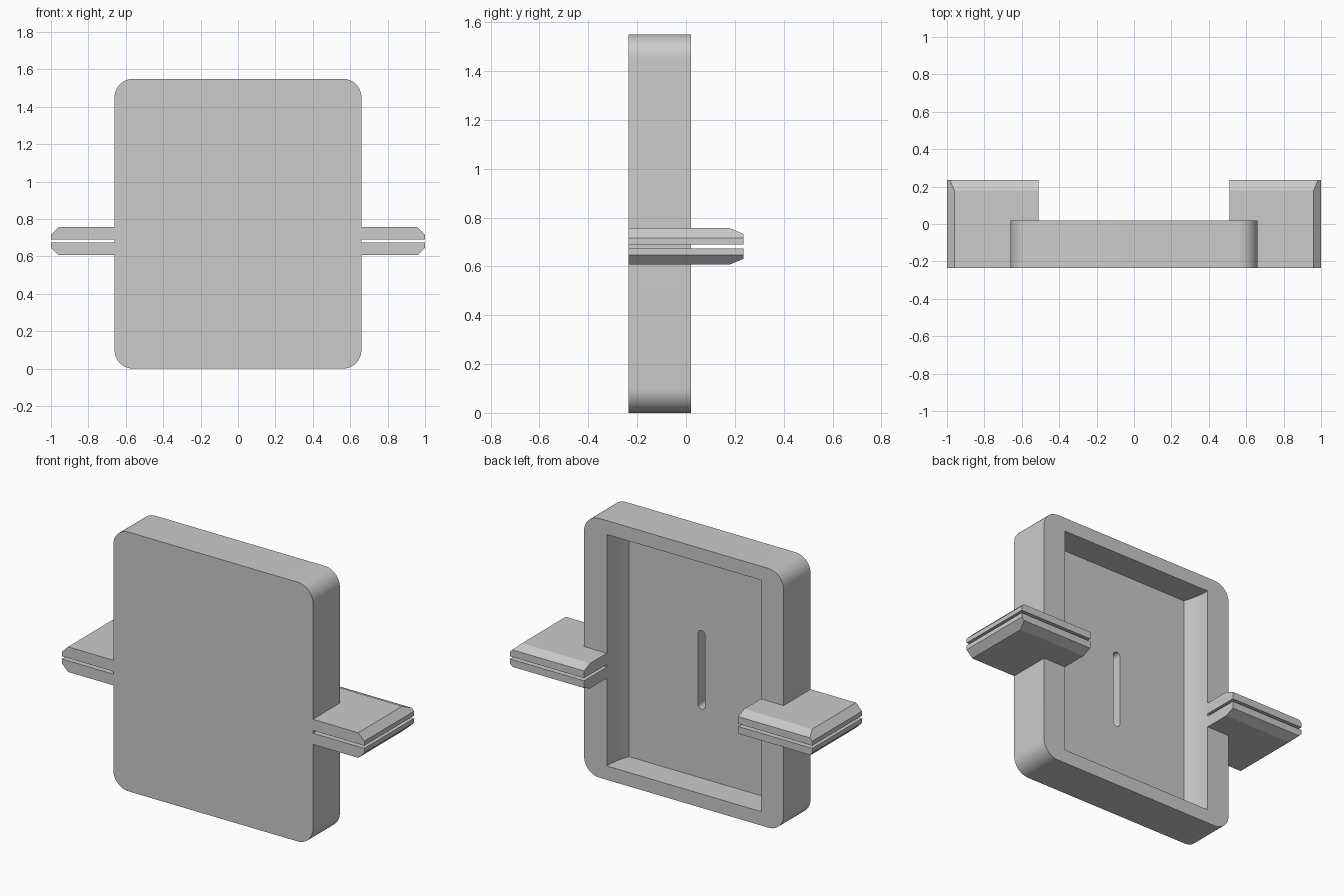
import bpy, bmesh, math
from mathutils import Vector

if "Cube" in bpy.data.objects:
    bpy.data.objects.remove(bpy.data.objects["Cube"], do_unlink=True)

grey = bpy.data.materials.new("light_grey")
grey.use_nodes = True
grey.diffuse_color = (0.6, 0.6, 0.6, 1)
grey.node_tree.nodes["Principled BSDF"].inputs["Base Color"].default_value = grey.diffuse_color

HALF_W, HEIGHT = 0.66, 1.55
FRONT, RIM, TIP = -0.235, 0.02, 0.235
FLOOR = -0.147
OPEN_W, WALL = 0.51, 0.083
MID_Z = 0.682


def prism(points, offset):
    """Extrude a closed planar outline by an offset vector."""
    bm = bmesh.new()
    face = bm.faces.new([bm.verts.new(p) for p in points])
    moved = bmesh.ops.extrude_face_region(bm, geom=[face])["geom"]
    bmesh.ops.translate(bm, vec=offset, verts=[v for v in moved if isinstance(v, bmesh.types.BMVert)])
    bmesh.ops.recalc_face_normals(bm, faces=bm.faces)
    return bm


def make_object(name, bm):
    bmesh.ops.recalc_face_normals(bm, faces=bm.faces)
    mesh = bpy.data.meshes.new(name)
    bm.to_mesh(mesh)
    bm.free()
    mesh.materials.append(grey)
    obj = bpy.data.objects.new(name, mesh)
    bpy.context.collection.objects.link(obj)
    return obj


def rounded_outline(half_w, z0, z1, r, y, steps=12):
    """Rounded rectangle in the xz plane."""
    pts = []
    for quarter, (sx, cz) in enumerate([(1, z1 - r), (-1, z1 - r), (-1, z0 + r), (1, z0 + r)]):
        for i in range(steps + 1):
            a = (quarter + i / steps) * math.pi / 2
            p = Vector((sx * (half_w - r) + r * math.cos(a), y, cz + r * math.sin(a)))
            if not pts or (p - pts[-1]).length > 1e-4:
                pts.append(p)
    return pts


def cut(obj, cutter):
    cutter.hide_render = True
    mod = obj.modifiers.new("cut", "BOOLEAN")
    mod.operation, mod.solver, mod.object = "DIFFERENCE", "EXACT", cutter
    bpy.context.view_layer.objects.active = obj
    bpy.ops.object.modifier_apply(modifier=mod.name)
    bpy.data.objects.remove(cutter, do_unlink=True)


# Rounded tray body
body = make_object("tray_body", prism(
    rounded_outline(HALF_W, 0, HEIGHT, 0.1, FRONT), (0, RIM - FRONT, 0)))

# Recess open at the back, with side walls curving in toward the floor
depth, inset = RIM - FLOOR, 0.03
radius = (depth ** 2 + inset ** 2) / (2 * inset)
side = [(OPEN_W, RIM + 0.05)]
for i in range(9):
    d = depth * i / 8
    side.append((OPEN_W - radius + math.sqrt(radius ** 2 - d ** 2), RIM - d))
outline = [(x, y, WALL) for x, y in side] + [(-x, y, WALL) for x, y in reversed(side)]
cut(body, make_object("recess_cutter", prism(outline, (0, 0, HEIGHT - 2 * WALL))))

# Narrow blind slot in the recess floor
cut(body, make_object("slot_cutter", prism(
    rounded_outline(0.023, 0.495, 0.965, 0.0229, FLOOR - 0.07, 6), (0, 0.1, 0))))

bpy.ops.object.select_all(action="DESELECT")
body.select_set(True)
bpy.context.view_layer.objects.active = body
bpy.ops.object.shade_smooth_by_angle(angle=math.radians(30))


# Paired side plates, chamfered along the outer and back edges
def side_plate(name, sx, sz):
    low, top = 0.008, 0.075
    plan = [(HALF_W, FRONT), (1, FRONT), (1, TIP), (OPEN_W, TIP), (OPEN_W, RIM), (HALF_W, RIM)]
    bm = prism([(x, y, low) for x, y in plan], (0, 0, top - low))
    for point, normal in [((0.96, 0, top), (1, 0, 1)), ((0, 0.178, top), (0, 0.024, 0.057))]:
        res = bmesh.ops.bisect_plane(bm, geom=bm.verts[:] + bm.edges[:] + bm.faces[:],
                                     plane_co=point, plane_no=Vector(normal).normalized(),
                                     clear_outer=True)
        edges = [e for e in res["geom_cut"] if isinstance(e, bmesh.types.BMEdge)]
        bmesh.ops.contextual_create(bm, geom=edges)
    for v in bm.verts:
        v.co = (sx * v.co.x, v.co.y, MID_Z + sz * v.co.z)
    return make_object(name, bm)


for side_name, sx in (("left", 1), ("right", -1)):
    for level, sz in (("upper", 1), ("lower", -1)):
        side_plate(f"{side_name}_{level}_plate", sx, sz)
